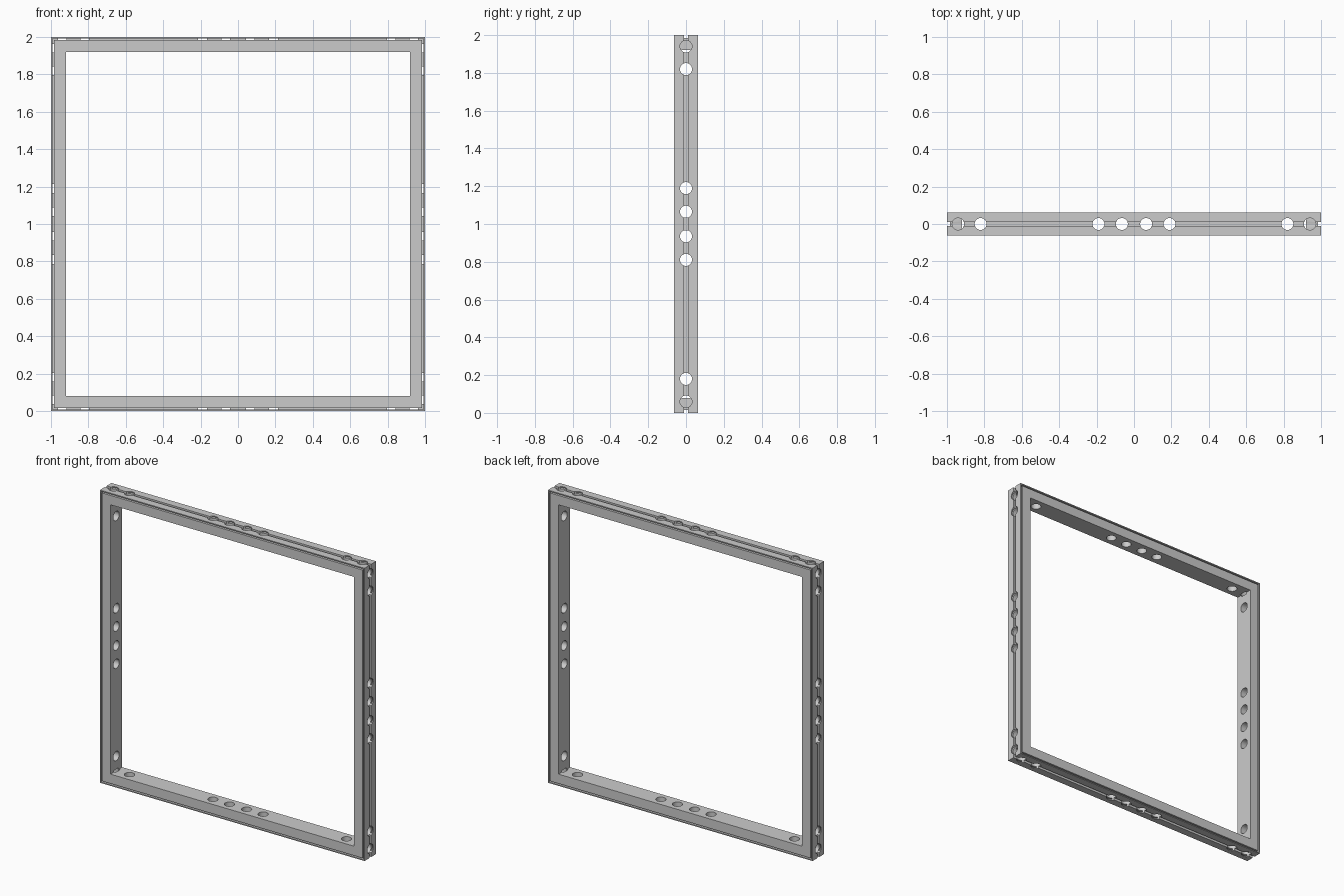
import bpy, bmesh, math
from mathutils import Matrix, Vector

if "Cube" in bpy.data.objects:
    bpy.data.objects.remove(bpy.data.objects["Cube"])

D = 0.0625        # half depth of the frame
R = 0.032         # hole radius
HOLES = [s * p for p in (0.94, 0.82, 0.19, 0.065) for s in (1, -1)]


def new_object(name, bm):
    bmesh.ops.recalc_face_normals(bm, faces=bm.faces)
    me = bpy.data.meshes.new(name)
    bm.to_mesh(me)
    bm.free()
    ob = bpy.data.objects.new(name, me)
    bpy.context.collection.objects.link(ob)
    return ob


# Rail cross-section (half size, y): edge slots front and back, groove outside
half = [(0.92, -D), (0.984, -D), (0.984, -0.022), (0.993, -0.022),
        (0.993, -D), (1.0, -D), (1.0, -0.01), (0.985, -0.01)]
profile = half + [(r, -y) for r, y in reversed(half)]

# Square frame, mitred at the four corners
bm = bmesh.new()
rings = [[bm.verts.new((sx * r, y, 1 + sz * r)) for r, y in profile]
         for sx, sz in ((1, 1), (-1, 1), (-1, -1), (1, -1))]
n = len(profile)
for i in range(4):
    a, b = rings[i], rings[(i + 1) % 4]
    for j in range(n):
        k = (j + 1) % n
        bm.faces.new((a[j], a[k], b[k], b[j]))
frame = new_object("frame", bm)


# Connector holes drilled from each outer side; corner holes stop at the inner edge
def drill(name, angles):
    bm = bmesh.new()
    for ang in angles:
        turn = Matrix.Translation((0, 0, 1)) @ Matrix.Rotation(math.radians(ang), 4, 'Y')
        for p in HOLES:
            inner = 0.909 if abs(p) > 0.9 else 0.86
            place = Matrix.Translation(Vector((p, 0, (inner + 1.05) / 2)))
            bmesh.ops.create_cone(bm, cap_ends=True, segments=32, radius1=R, radius2=R,
                                  depth=1.05 - inner, matrix=turn @ place)
    ob = new_object(name, bm)
    ob.hide_render = True
    return ob


cutters = [drill("upright_hole_cutter", (90, -90)), drill("rail_hole_cutter", (0, 180))]
for c in cutters:
    mod = frame.modifiers.new(c.name, 'BOOLEAN')
    mod.operation = 'DIFFERENCE'
    mod.solver = 'EXACT'
    mod.object = c

# Apply the holes and remove the helpers
bpy.context.view_layer.update()
dg = bpy.context.evaluated_depsgraph_get()
mesh = bpy.data.meshes.new_from_object(frame.evaluated_get(dg))
frame.modifiers.clear()
frame.data = mesh
for c in cutters:
    bpy.data.objects.remove(c)

bpy.context.view_layer.objects.active = frame
frame.select_set(True)
bpy.ops.object.shade_smooth_by_angle(angle=math.radians(30))
